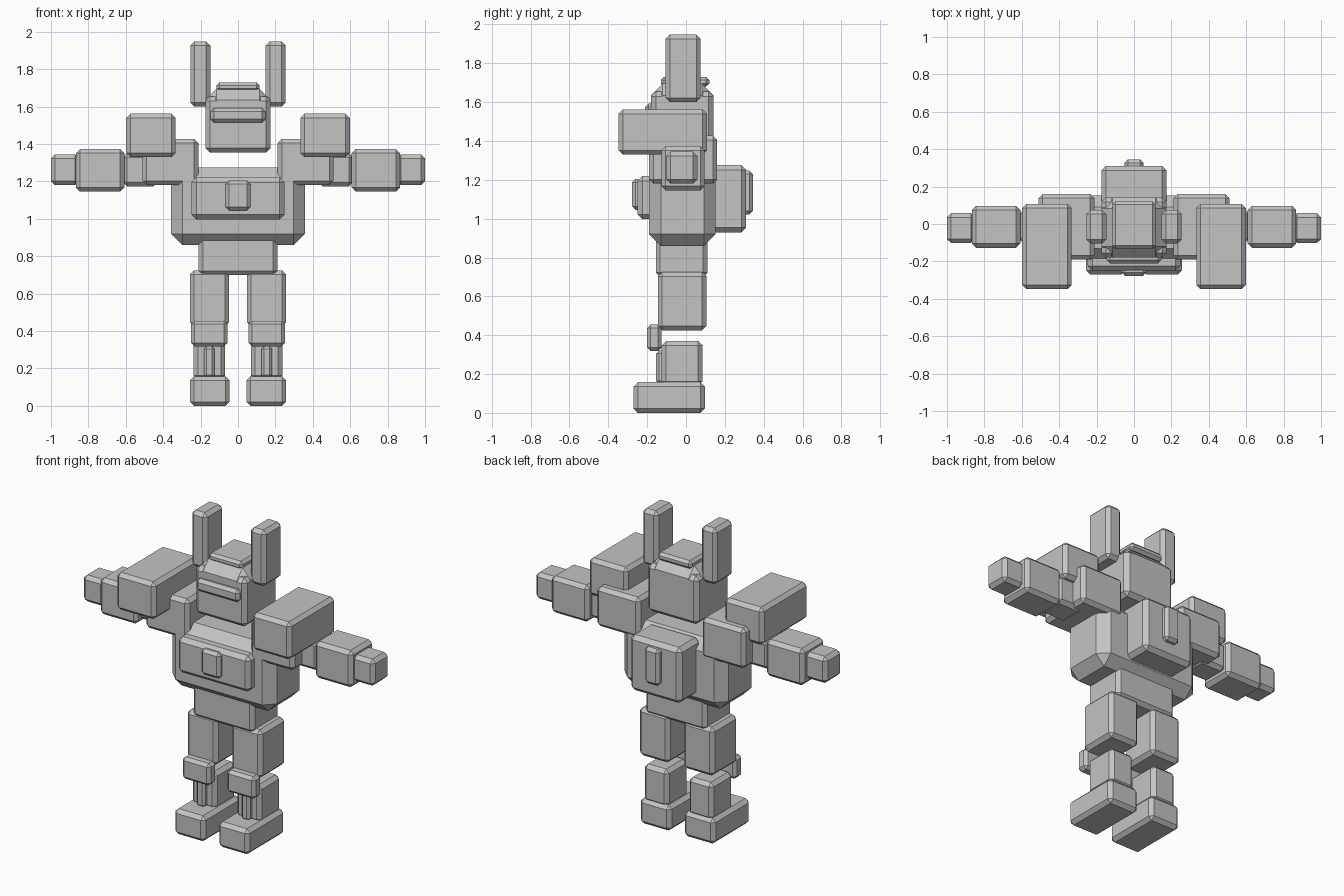
import bpy
import bmesh

grey = bpy.data.materials.new("plain grey")
grey.diffuse_color = (0.55, 0.55, 0.55, 1)


def block(name, x, y, z, bevel=0.022):
    """Chamfered box from (min, max) ranges on each axis."""
    bm = bmesh.new()
    bmesh.ops.create_cube(bm, size=1)
    for v in bm.verts:
        v.co = [(r[0] + r[1]) / 2 + c * (r[1] - r[0])
                for c, r in zip(v.co, (x, y, z))]
    bmesh.ops.bevel(bm, geom=bm.edges[:], offset=bevel, segments=1,
                    affect='EDGES', profile=0.5)
    bmesh.ops.recalc_face_normals(bm, faces=bm.faces[:])
    mesh = bpy.data.meshes.new(name)
    bm.to_mesh(mesh)
    bm.free()
    mesh.materials.append(grey)
    obj = bpy.data.objects.new(name, mesh)
    bpy.context.collection.objects.link(obj)


def centre(name, half, y, z, bevel=0.022):
    block(name, (-half, half), y, z, bevel)


def pair(name, x, y, z, bevel=0.022):
    block(name + "_left", x, y, z, bevel)
    block(name + "_right", (-x[1], -x[0]), y, z, bevel)


# Legs
pair("foot", (0.045, 0.257), (-0.27, 0.097), (0.0, 0.158))
pair("shin", (0.07, 0.237), (-0.125, 0.085), (0.14, 0.37))
pair("shin_plate", (0.125, 0.183), (-0.155, -0.10), (0.15, 0.32), 0.015)
pair("knee", (0.057, 0.25), (-0.20, -0.125), (0.318, 0.455), 0.018)
pair("thigh", (0.048, 0.257), (-0.145, 0.105), (0.425, 0.725))

# Body
centre("pelvis", 0.21, (-0.155, 0.11), (0.70, 0.92))
centre("torso", 0.357, (-0.19, 0.152), (0.86, 1.275), 0.06)
centre("chest_plate", 0.248, (-0.25, -0.15), (0.997, 1.22), 0.025)
centre("chest_badge", 0.066, (-0.278, -0.23), (1.045, 1.205), 0.018)
centre("backpack", 0.175, (0.10, 0.31), (0.93, 1.275), 0.025)
centre("backpack_handle", 0.05, (0.29, 0.345), (1.022, 1.247), 0.018)

# Arms
pair("shoulder", (0.212, 0.51), (-0.19, 0.16), (1.18, 1.428))
pair("shoulder_pad", (0.333, 0.598), (-0.347, 0.108), (1.33, 1.562))
pair("upper_arm", (0.43, 0.615), (-0.10, 0.075), (1.173, 1.35))
pair("forearm", (0.608, 0.867), (-0.127, 0.096), (1.145, 1.373))
pair("hand", (0.85, 1.0), (-0.102, 0.058), (1.18, 1.345))

# Head
centre("head", 0.175, (-0.18, 0.142), (1.355, 1.655), 0.025)
centre("helmet", 0.175, (-0.18, 0.142), (1.45, 1.695), 0.06)
centre("visor", 0.147, (-0.21, -0.15), (1.515, 1.592), 0.018)
centre("crest", 0.116, (-0.13, 0.12), (1.68, 1.73), 0.016)
pair("antenna", (0.148, 0.255), (-0.105, 0.075), (1.60, 1.948))
